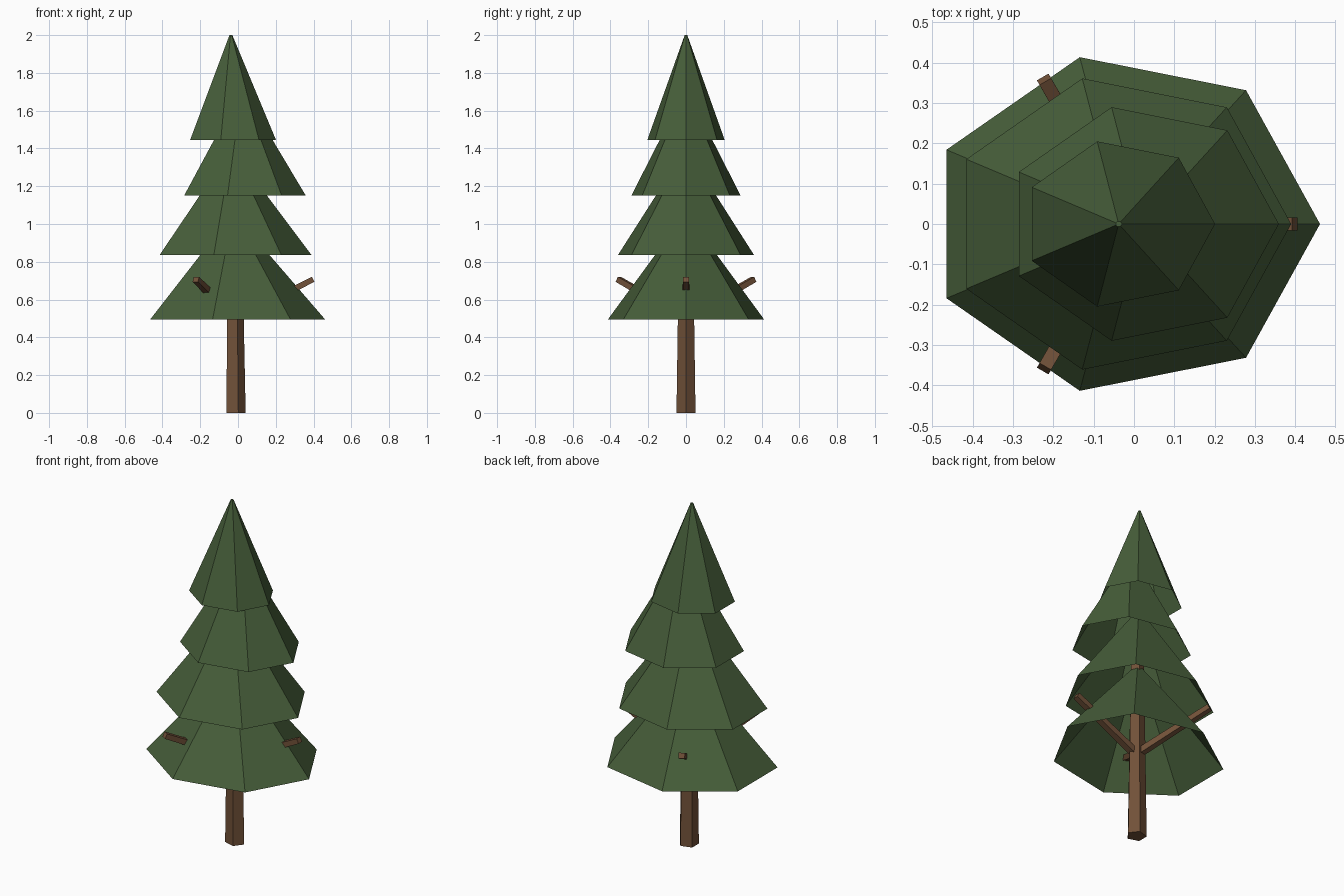
import bpy
import bmesh
from math import cos, sin, tau, pi
from mathutils import Vector

if "Cube" in bpy.data.objects:
    bpy.data.objects.remove(bpy.data.objects["Cube"])


def material(name, rgb):
    m = bpy.data.materials.new(name)
    m.diffuse_color = (*rgb, 1)
    m.use_nodes = True
    m.node_tree.nodes["Principled BSDF"].inputs["Base Color"].default_value = m.diffuse_color
    return m


GREEN = material("needle green", (0.062, 0.112, 0.042))
BROWN = material("bark brown", (0.165, 0.082, 0.040))


def ring(center, u, v, sides, phase=0.0):
    """Polygon around center spanned by the half-axes u and v."""
    c, u, v = Vector(center), Vector(u), Vector(v)
    return [c + u * cos(phase + tau * i / sides) + v * sin(phase + tau * i / sides)
            for i in range(sides)]


def loft(name, low, high, mat, cap_low=True):
    """Flat-sided skin between two rings, with the far end capped."""
    bm = bmesh.new()
    a = [bm.verts.new(p) for p in low]
    b = [bm.verts.new(p) for p in high]
    n = len(a)
    for i in range(n):
        j = (i + 1) % n
        bm.faces.new((a[i], a[j], b[j], b[i]))
    bm.faces.new(b)
    if cap_low:
        bm.faces.new(a[::-1])
    me = bpy.data.meshes.new(name)
    bm.to_mesh(me)
    bm.free()
    me.materials.append(mat)
    ob = bpy.data.objects.new(name, me)
    bpy.context.collection.objects.link(ob)
    return ob


# Trunk: tapered five-sided post
TRUNK_X = -0.016
loft("trunk",
     ring((TRUNK_X, 0, 0), (0.0565, 0, 0), (0, 0.053, 0), 5),
     ring((TRUNK_X - 0.006, 0, 1.5), (0.032, 0, 0), (0, 0.03, 0), 5), BROWN)

# Foliage tiers: open seven-sided cones, slightly wider in x than in y
TIER_HEIGHT = 0.555
tiers = [  # centre x, base z, x radius, y radius
    (-0.026, 0.495, 0.487, 0.424),
    (-0.034, 0.835, 0.4235, 0.370),
    (0.020, 1.150, 0.339, 0.297),
    (-0.038, 1.445, 0.239, 0.210),
]
for k, (x, z, rx, ry) in enumerate(tiers, 1):
    loft(f"foliage_tier_{k}",
         ring((x, 0, z), (rx, 0, 0), (0, ry, 0), 7),
         ring((x, 0, z + TIER_HEIGHT), (0.008, 0, 0), (0, 0.007, 0), 7),
         GREEN, cap_low=False)

# Branches: three square sticks rising outward through the lowest tier
for k in range(3):
    a = tau * k / 3
    out = Vector((cos(a), sin(a), 0))
    side = Vector((-sin(a), cos(a), 0))
    start = Vector((TRUNK_X, 0, 0.5))
    end = start + out * 0.414 + Vector((0, 0, 0.207))
    up = (end - start).normalized().cross(side)
    d = 2 ** 0.5
    loft(f"branch_{k + 1}",
         ring(start, side * 0.020 * d, up * 0.018 * d, 4, pi / 4),
         ring(end, side * 0.0165 * d, up * 0.0148 * d, 4, pi / 4), BROWN)

# Make all face normals point outward
for ob in bpy.context.collection.objects:
    bm = bmesh.new()
    bm.from_mesh(ob.data)
    bmesh.ops.recalc_face_normals(bm, faces=bm.faces)
    bm.to_mesh(ob.data)
    bm.free()
